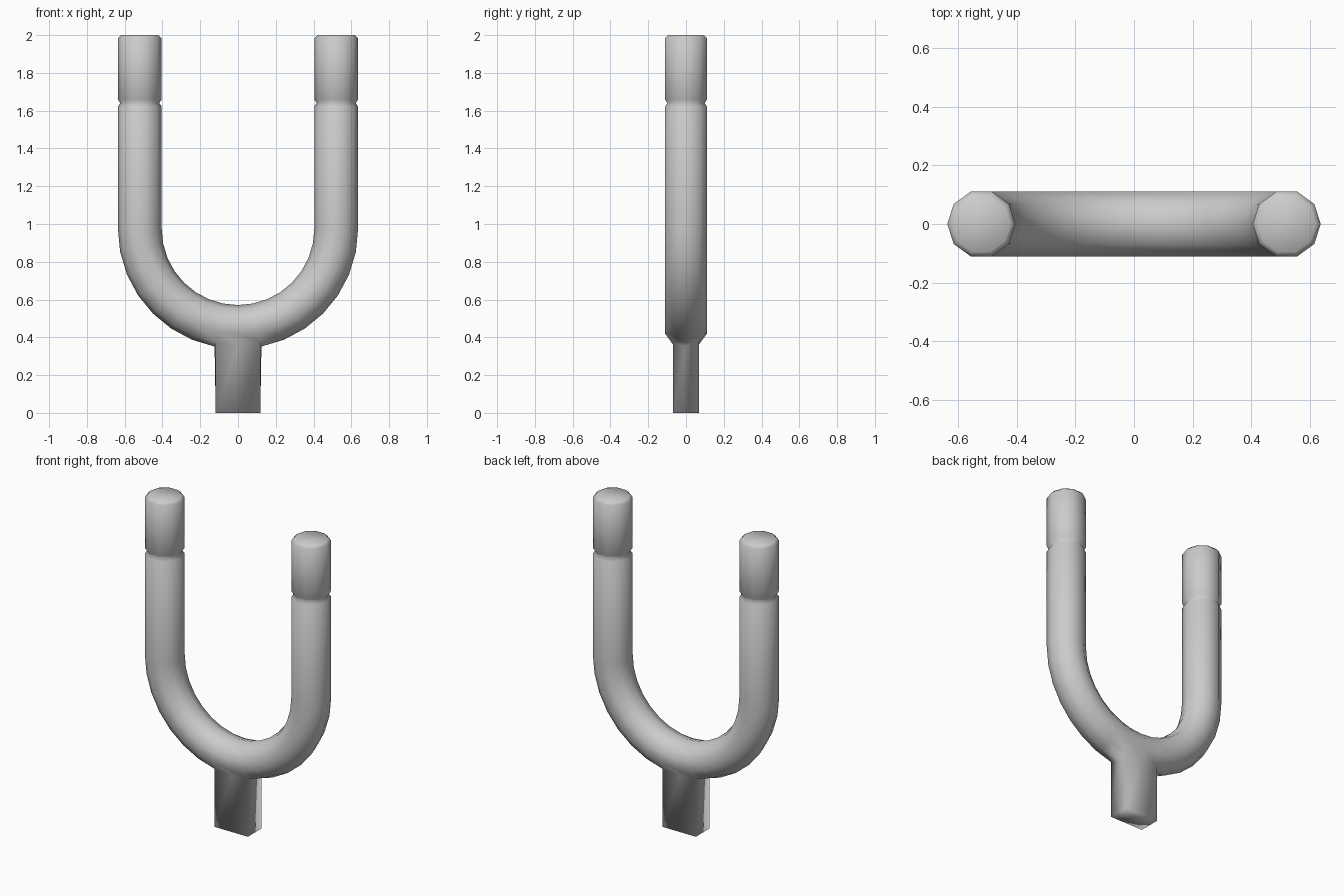
import bpy, bmesh
from math import sin, cos, pi, radians
from mathutils import Vector

if "Cube" in bpy.data.objects:
    bpy.data.objects.remove(bpy.data.objects["Cube"])

SIDES, R = 10, 0.116          # tube cross-section
BEND, BEND_Z = 0.52, 0.975    # centre-line bend radius and centre height
STEPS = 16
# straight arm profile: (z, radius) with retaining groove and bevelled tip
ARM = [(1.622, R), (1.64, 0.103), (1.658, R), (1.983, R), (2.0, 0.099)]

bm = bmesh.new()


def ring(center, outward, radius):
    out = []
    for i in range(SIDES):
        a = 2 * pi * i / SIDES
        out.append(bm.verts.new(center + outward * (radius * cos(a)) + Vector((0, radius * sin(a), 0))))
    return out


# U-shaped tube: down the left arm, round the bend, up the right arm
rings = [ring(Vector((-BEND, 0, z)), Vector((-1, 0, 0)), r) for z, r in reversed(ARM)]
first_bend = len(rings)
for k in range(STEPS + 1):
    a = pi + pi * k / STEPS
    d = Vector((cos(a), 0, sin(a)))
    rings.append(ring(Vector((0, 0, BEND_Z)) + d * BEND, d, R))
rings += [ring(Vector((BEND, 0, z)), Vector((1, 0, 0)), r) for z, r in ARM]

stem_faces = []
mid = first_bend + STEPS // 2
for n, (a, b) in enumerate(zip(rings, rings[1:])):
    for i in range(SIDES):
        j = (i + 1) % SIDES
        f = bm.faces.new((a[i], a[j], b[j], b[i]))
        if n in (mid - 1, mid) and i in (0, SIDES - 1):
            stem_faces.append(f)
bm.faces.new(rings[0])
bm.faces.new(rings[-1])

# Flat mounting stem extruded from the underside of the bend
ext = bmesh.ops.extrude_face_region(bm, geom=stem_faces)
for v in [g for g in ext['geom'] if isinstance(g, bmesh.types.BMVert)]:
    v.co.z = 0
    if abs(v.co.x) > 0.05:
        v.co.x = 0.118 if v.co.x > 0 else -0.118
    if abs(v.co.y) > 0.03:
        v.co.y = 0.068 if v.co.y > 0 else -0.068
old = [f for f in stem_faces if f.is_valid]
if old:
    bmesh.ops.delete(bm, geom=old, context='FACES')
bmesh.ops.recalc_face_normals(bm, faces=bm.faces[:])

for f in bm.faces:
    f.smooth = True
mesh = bpy.data.meshes.new("forked_bracket")
bm.to_mesh(mesh)
bm.free()
bracket = bpy.data.objects.new("forked_bracket", mesh)
bpy.context.collection.objects.link(bracket)
